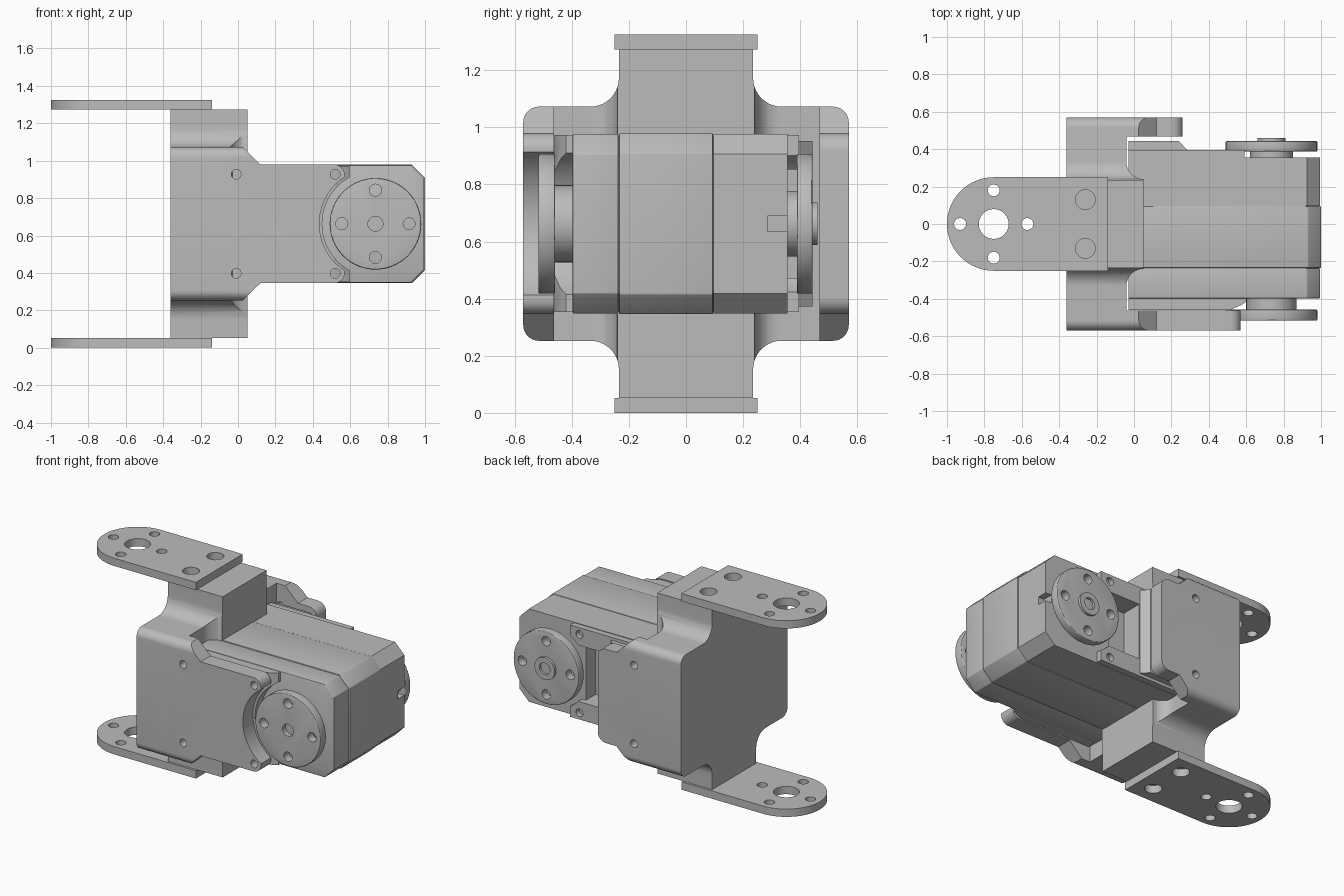
import bpy, bmesh
from math import sin, cos, radians

cube = bpy.data.objects.get("Cube")
if cube:
    bpy.data.objects.remove(cube, do_unlink=True)

CZ = 0.6625          # height of the horizontal symmetry plane
AXLE = (0.735, 0.0)  # output shaft in x, z

grey = bpy.data.materials.new("plain_grey")
grey.use_nodes = True
grey.diffuse_color = (0.5, 0.5, 0.5, 1)
grey.node_tree.nodes["Principled BSDF"].inputs["Base Color"].default_value = (0.5, 0.5, 0.5, 1)


def arc(c, r, a0, a1, n=10):
    angles = [radians(a0 + (a1 - a0) * i / n) for i in range(n + 1)]
    return [(c[0] + r * cos(a), c[1] + r * sin(a)) for a in angles]


def circle(c, r, n=48):
    return arc(c, r, 0, 360, n)[:-1]


def rect(u0, u1, v0, v1):
    return [(u0, v0), (u1, v0), (u1, v1), (u0, v1)]


def mirror_v(half):
    """Close an upper half outline with its reflection below."""
    return half + [(u, -v) for u, v in reversed(half)]


def prism(name, pts, axis, lo, hi):
    """Extrude an outline along an axis; heights are relative to CZ."""
    place = {"x": lambda u, v, t: (t, u, v + CZ),
             "y": lambda u, v, t: (u, t, v + CZ),
             "z": lambda u, v, t: (u, v, t + CZ)}[axis]
    bm = bmesh.new()
    rings = [[bm.verts.new(place(u, v, t)) for u, v in pts] for t in (lo, hi)]
    for ring in rings:
        bm.faces.new(ring)
    for i in range(len(pts)):
        j = (i + 1) % len(pts)
        bm.faces.new((rings[0][i], rings[0][j], rings[1][j], rings[1][i]))
    bmesh.ops.recalc_face_normals(bm, faces=bm.faces)
    mesh = bpy.data.meshes.new(name)
    bm.to_mesh(mesh)
    bm.free()
    mesh.materials.append(grey)
    ob = bpy.data.objects.new(name, mesh)
    bpy.context.collection.objects.link(ob)
    return ob


def select(ob):
    bpy.ops.object.select_all(action="DESELECT")
    ob.select_set(True)
    bpy.context.view_layer.objects.active = ob


def boolean(ob, tool, op="DIFFERENCE"):
    mod = ob.modifiers.new("cut", "BOOLEAN")
    mod.operation, mod.object, mod.solver = op, tool, "EXACT"
    select(ob)
    bpy.ops.object.modifier_apply(modifier="cut")
    bpy.data.objects.remove(tool, do_unlink=True)


def drill(ob, axis, lo, hi, holes):
    for c, r in holes:
        boolean(ob, prism("drill", circle(c, r, 24), axis, lo, hi))


def bevel(ob, width):
    mod = ob.modifiers.new("bevel", "BEVEL")
    mod.width, mod.segments, mod.limit_method = width, 3, "ANGLE"
    select(ob)
    bpy.ops.object.modifier_apply(modifier="bevel")


parts = []

# Mounting tongues above and below
tongue = arc((-0.75, 0), 0.25, 90, 270, 32) + [(-0.14, -0.25), (-0.14, 0.25)]
tongue_holes = [((-0.75, 0), 0.08), ((-0.93, 0), 0.032), ((-0.57, 0), 0.032),
                ((-0.75, 0.18), 0.032), ((-0.75, -0.18), 0.032),
                ((-0.26, 0.13), 0.053), ((-0.26, -0.13), 0.053)]
for name, lo, hi in (("upper_tongue", 0.61, CZ), ("lower_tongue", -CZ, -0.61)):
    plate = prism(name, tongue, "z", lo, hi)
    drill(plate, "z", lo - 0.1, hi + 0.1, tongue_holes)
    parts.append(plate)

# Cross-shaped bracket section with filleted inner corners
quarter = [(0.235, 0.61)] + arc((0.335, 0.51), 0.1, 180, 270) + arc((0.515, 0.355), 0.055, 90, 0)
section = mirror_v([(-u, v) for u, v in reversed(quarter)] + quarter)
bracket = prism("bracket_body", section, "x", -0.36, 0.05)
plan = [(-0.36, 0.6), (-0.04, 0.6)] + arc((0.05, 0.33), 0.09, 180, 270)
boolean(bracket, prism("plan", mirror_v(plan), "z", -0.8, 0.8), "INTERSECT")
parts.append(bracket)

# Bracket side walls gripping the motor
shoulder = [(-0.2, 0.41), (0.025, 0.41), (0.12, 0.317)]
bolts = [((x, z), 0.026) for x in (-0.01, 0.52) for z in (0.265, -0.265)]
front_wall = prism("front_wall", mirror_v(shoulder + arc((0.515, 0.262), 0.055, 90, 0)),
                   "y", -0.57, -0.462)
boolean(front_wall, prism("section", section, "x", -0.5, 0.8), "INTERSECT")
boolean(front_wall, prism("clearance", circle(AXLE, 0.3, 64), "y", -0.7, -0.3))
drill(front_wall, "y", -0.7, -0.3, bolts)
back_wall = prism("back_wall", mirror_v(shoulder + arc((0.2, 0.257), 0.06, 90, 0)),
                  "y", 0.468, 0.57)
boolean(back_wall, prism("section", section, "x", -0.5, 0.8), "INTERSECT")
drill(back_wall, "y", 0.3, 0.7, bolts[:2])
parts += [front_wall, back_wall]


# Motor case in three slices, with thin seams over a core
def case_outline(h, x1):
    return mirror_v([(-0.03, h), (x1 - 0.07, h), (x1, h - 0.07)])


slices = (("front_case", -0.397, -0.237, 0.314, 0.995),
          ("middle_case", -0.234, 0.094, 0.317, 1.0),
          ("back_case", 0.097, 0.355, 0.314, 0.995))
for name, lo, hi, h, x1 in slices:
    case = prism(name, case_outline(h, x1), "y", lo, hi)
    if name == "back_case":
        boolean(case, prism("pocket", rect(0.29, 0.5, -0.19, 0.19), "y", 0.25, 0.5))
        boolean(case, prism("slot", rect(0.95, 1.1, -0.027, 0.027), "y", 0.285, 0.5))
    else:
        bevel(case, 0.004)
    parts.append(case)
parts.append(prism("case_core", case_outline(0.308, 0.988), "y", -0.3, 0.2))

# Raised covers on both motor faces, cut around the horns
front_cover = prism("front_cover", mirror_v([(-0.03, 0.31), (0.595, 0.31)]), "y", -0.46, -0.39)
boolean(front_cover, prism("clearance", circle(AXLE, 0.285, 64), "y", -0.6, -0.3))
boolean(front_cover, prism("slope", [(0.49, -0.47), (0.61, -0.47), (0.61, -0.41), (0.57, -0.435)],
                           "z", -0.5, 0.5))
back_cover = prism("back_cover", mirror_v([(-0.03, 0.31), (0.59, 0.31)]), "y", 0.35, 0.395)
boolean(back_cover, prism("clearance", circle(AXLE, 0.28, 64), "y", 0.3, 0.5))
boolean(back_cover, prism("pocket", rect(0.29, 0.7, -0.19, 0.19), "y", 0.3, 0.5))
drill(back_cover, "y", 0.36, 0.5, bolts[2:])
back_ridge = prism("back_ridge", [(-0.03, 0.39), (0.29, 0.39), (0.24, 0.443), (-0.03, 0.443)],
                   "z", -0.29, 0.29)
parts += [front_cover, back_cover, back_ridge]

# Round horns with screw holes, on their shafts
ring = [((AXLE[0] + dx, dz), 0.032) for dx, dz in ((0.18, 0), (-0.18, 0), (0, 0.18), (0, -0.18))]
for name, lo, hi in (("front_horn", -0.517, -0.458), ("back_horn", 0.388, 0.443)):
    horn = prism(name, circle(AXLE, 0.245, 64), "y", lo, hi)
    bevel(horn, 0.006)
    drill(horn, "y", lo - 0.1, hi + 0.1, ring)
    parts.append(horn)
drill(parts[-2], "y", -0.6, -0.485, [(AXLE, 0.04)])
parts.append(prism("front_shaft", circle(AXLE, 0.135), "y", -0.46, -0.38))
parts.append(prism("back_shaft", circle(AXLE, 0.115), "y", 0.34, 0.39))
boss = prism("back_boss", circle(AXLE, 0.075), "y", 0.43, 0.46)
drill(boss, "y", 0.435, 0.6, [(AXLE, 0.04)])
parts.append(boss)

# Smooth the curves while keeping edges crisp
for ob in parts:
    select(ob)
    bpy.ops.object.shade_smooth_by_angle(angle=radians(30))
